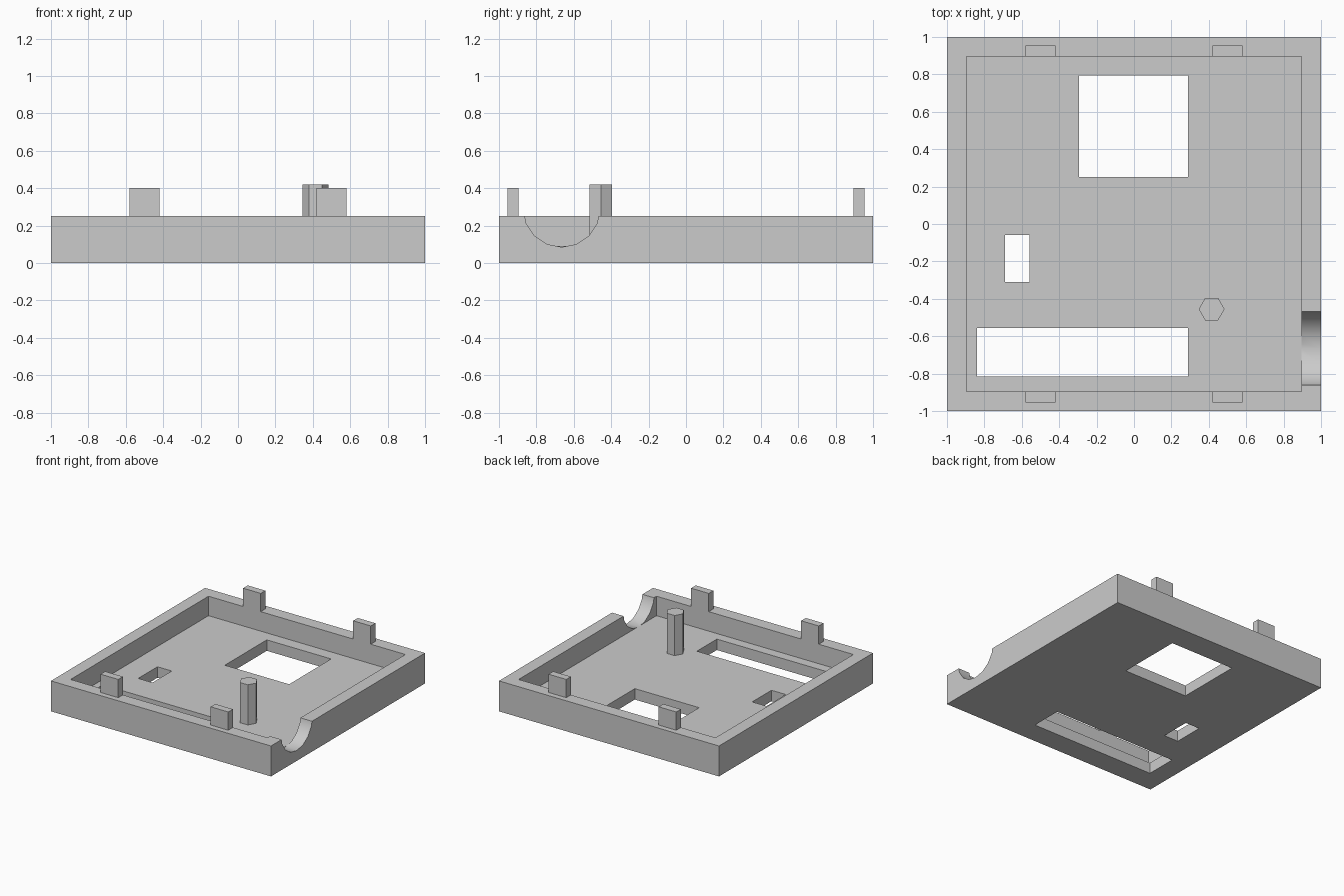
import bpy
import bmesh
from math import pi
from mathutils import Matrix, Vector

cube = bpy.data.objects.get("Cube")
if cube:
    bpy.data.objects.remove(cube, do_unlink=True)

HEIGHT, FLOOR, INNER = 0.25, 0.09, 0.895

grey = bpy.data.materials.new("plain grey")
grey.use_nodes = True
grey.diffuse_color = (0.6, 0.6, 0.6, 1)
grey.node_tree.nodes["Principled BSDF"].inputs["Base Color"].default_value = (0.6, 0.6, 0.6, 1)


def finish(name, bm):
    mesh = bpy.data.meshes.new(name)
    bm.to_mesh(mesh)
    bm.free()
    mesh.materials.append(grey)
    obj = bpy.data.objects.new(name, mesh)
    bpy.context.collection.objects.link(obj)
    return obj


def box(name, low, high):
    low, high = Vector(low), Vector(high)
    bm = bmesh.new()
    place = Matrix.Translation((low + high) / 2) @ Matrix.Diagonal((*(high - low), 1))
    bmesh.ops.create_cube(bm, size=1, matrix=place)
    return finish(name, bm)


def prism(name, sides, radius, length, centre, turn=Matrix()):
    bm = bmesh.new()
    bmesh.ops.create_cone(bm, cap_ends=True, segments=sides, radius1=radius, radius2=radius,
                          depth=length, matrix=Matrix.Translation(centre) @ turn)
    return finish(name, bm)


def cut(target, cutter):
    cutter.hide_render = True
    mod = target.modifiers.new(cutter.name, 'BOOLEAN')
    mod.operation, mod.solver, mod.object = 'DIFFERENCE', 'EXACT', cutter
    bpy.context.view_layer.objects.active = target
    bpy.ops.object.modifier_apply(modifier=mod.name)
    bpy.data.objects.remove(cutter, do_unlink=True)


# Open tray with raised walls
tray = box("tray", (-1, -1, 0), (1, 1, HEIGHT))
cut(tray, box("pocket", (-INNER, -INNER, FLOOR), (INNER, INNER, 0.5)))

# Openings through the floor: x range, y range
openings = {
    "square_window": (-0.295, 0.29, 0.25, 0.795),
    "small_opening": (-0.69, -0.56, -0.31, -0.06),
    "long_slot": (-0.84, 0.29, -0.815, -0.555),
}
for name, (x0, x1, y0, y1) in openings.items():
    cut(tray, box(name, (x0, y0, -0.1), (x1, y1, 0.2)))

# Rounded cable notch in the left wall
cut(tray, prism("cable_notch", 16, 0.205, 0.3, (INNER + 0.15, -0.665, 0.29),
                Matrix.Rotation(pi / 2, 4, 'Y')))
bpy.ops.object.select_all(action='DESELECT')
tray.select_set(True)
bpy.context.view_layer.objects.active = tray
bpy.ops.object.shade_smooth_by_angle(angle=pi / 6)

# Four clips standing on the front and back walls
for side, sx in (("left", 1), ("right", -1)):
    for end, y in (("front", -0.925), ("back", 0.925)):
        box(f"{end}_{side}_clip", (sx * 0.5 - 0.08, y - 0.03, HEIGHT),
            (sx * 0.5 + 0.08, y + 0.03, 0.4))

# Hexagonal post on the floor
prism("hex_post", 6, 0.069, 0.42 - FLOOR, (0.415, -0.455, (0.42 + FLOOR) / 2),
      Matrix.Rotation(pi / 2, 4, 'Z'))
